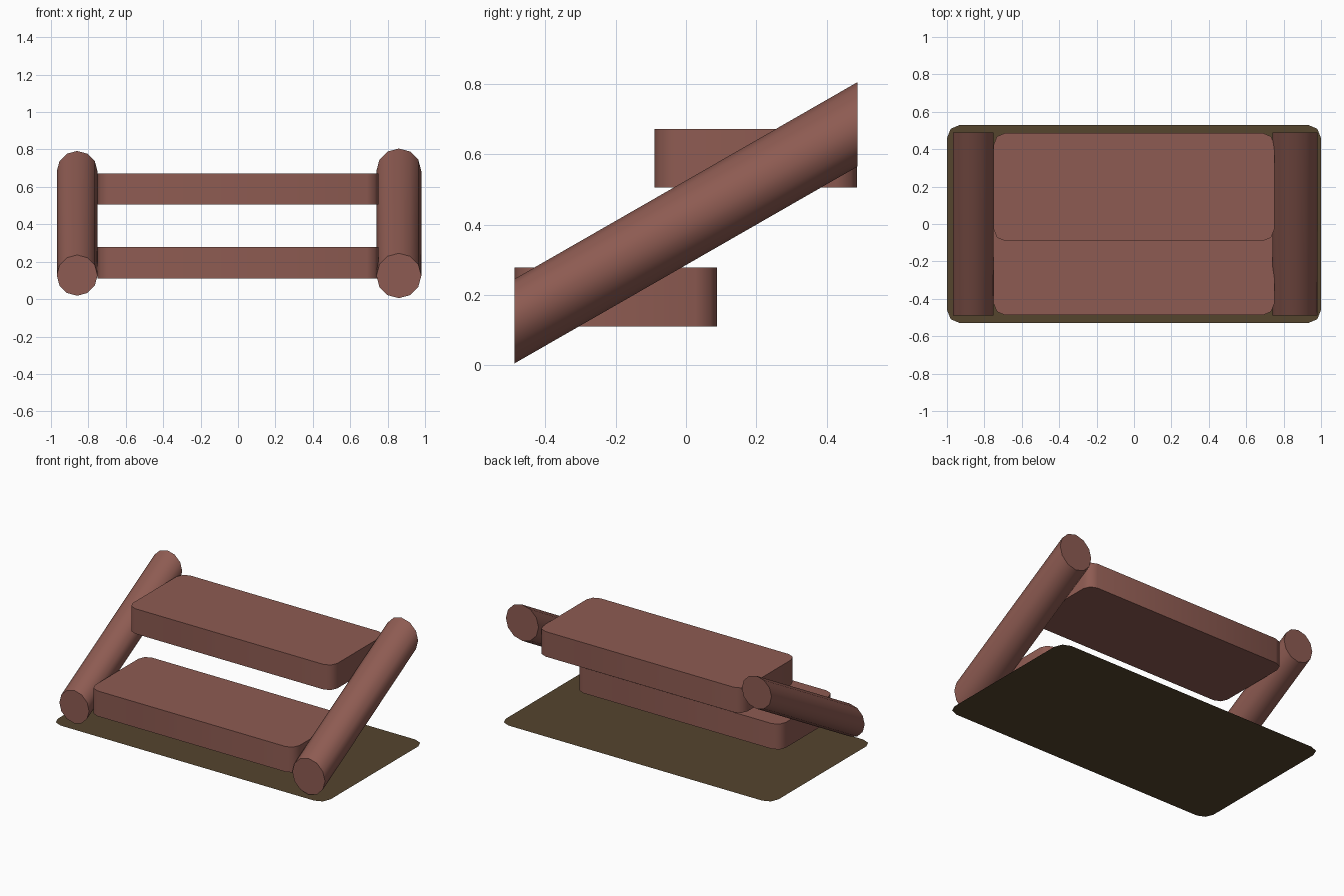
import bpy, bmesh, math
from mathutils import Matrix, Vector

cube = bpy.data.objects.get("Cube")
if cube:
    bpy.data.objects.remove(cube, do_unlink=True)


def material(name, rgb):
    m = bpy.data.materials.new(name)
    m.use_nodes = True
    m.diffuse_color = (*rgb, 1)
    m.node_tree.nodes["Principled BSDF"].inputs["Base Color"].default_value = (*rgb, 1)
    return m


wood = material("reddish_brown_wood", (0.27, 0.105, 0.084))
earth = material("olive_brown_earth", (0.09, 0.058, 0.027))


def finish(name, bm, mat):
    bmesh.ops.recalc_face_normals(bm, faces=bm.faces)
    mesh = bpy.data.meshes.new(name)
    bm.to_mesh(mesh)
    bm.free()
    mesh.materials.append(mat)
    obj = bpy.data.objects.new(name, mesh)
    bpy.context.collection.objects.link(obj)
    bpy.ops.object.select_all(action="DESELECT")
    obj.select_set(True)
    bpy.context.view_layer.objects.active = obj
    bpy.ops.object.shade_smooth_by_angle(angle=math.radians(50))
    return obj


def rounded_board(name, width, y0, y1, z0, z1, radius, mat):
    """Flat sheet or slab with rounded plan corners."""
    bm = bmesh.new()
    bmesh.ops.create_grid(bm, x_segments=1, y_segments=1, size=0.5)
    for v in bm.verts:
        v.co = Vector((v.co.x * width, y0 + (v.co.y + 0.5) * (y1 - y0), z0))
    bmesh.ops.bevel(bm, geom=bm.verts[:], offset=radius, segments=2,
                    profile=0.5, affect="VERTICES")
    if z1 > z0:
        top = bmesh.ops.extrude_face_region(bm, geom=bm.faces[:])
        verts = [g for g in top["geom"] if isinstance(g, bmesh.types.BMVert)]
        bmesh.ops.translate(bm, verts=verts, vec=(0, 0, z1 - z0))
    return finish(name, bm, mat)


def sloping_rail(name, x, radius, length, z_front, z_back):
    """Round log along y, sheared upwards so its ends stay vertical."""
    bm = bmesh.new()
    bmesh.ops.create_cone(bm, cap_ends=True, segments=12, radius1=radius,
                          radius2=radius, depth=length,
                          matrix=Matrix.Rotation(math.pi / 2, 4, "X"))
    for v in bm.verts:
        t = v.co.y / length + 0.5
        v.co += Vector((x, 0, z_front + t * (z_back - z_front)))
    return finish(name, bm, wood)


# Ground patch
rounded_board("ground_patch", 2.0, -0.53, 0.53, 0, 0, 0.07, earth)

# Treads
rounded_board("lower_step", 1.5, -0.487, 0.088, 0.11, 0.278, 0.06, wood)
rounded_board("upper_step", 1.5, -0.09, 0.486, 0.505, 0.671, 0.06, wood)

# Side logs
sloping_rail("left_rail", 0.86, 0.12, 0.976, 0.125, 0.685)
sloping_rail("right_rail", -0.86, 0.109, 0.976, 0.127, 0.683)
